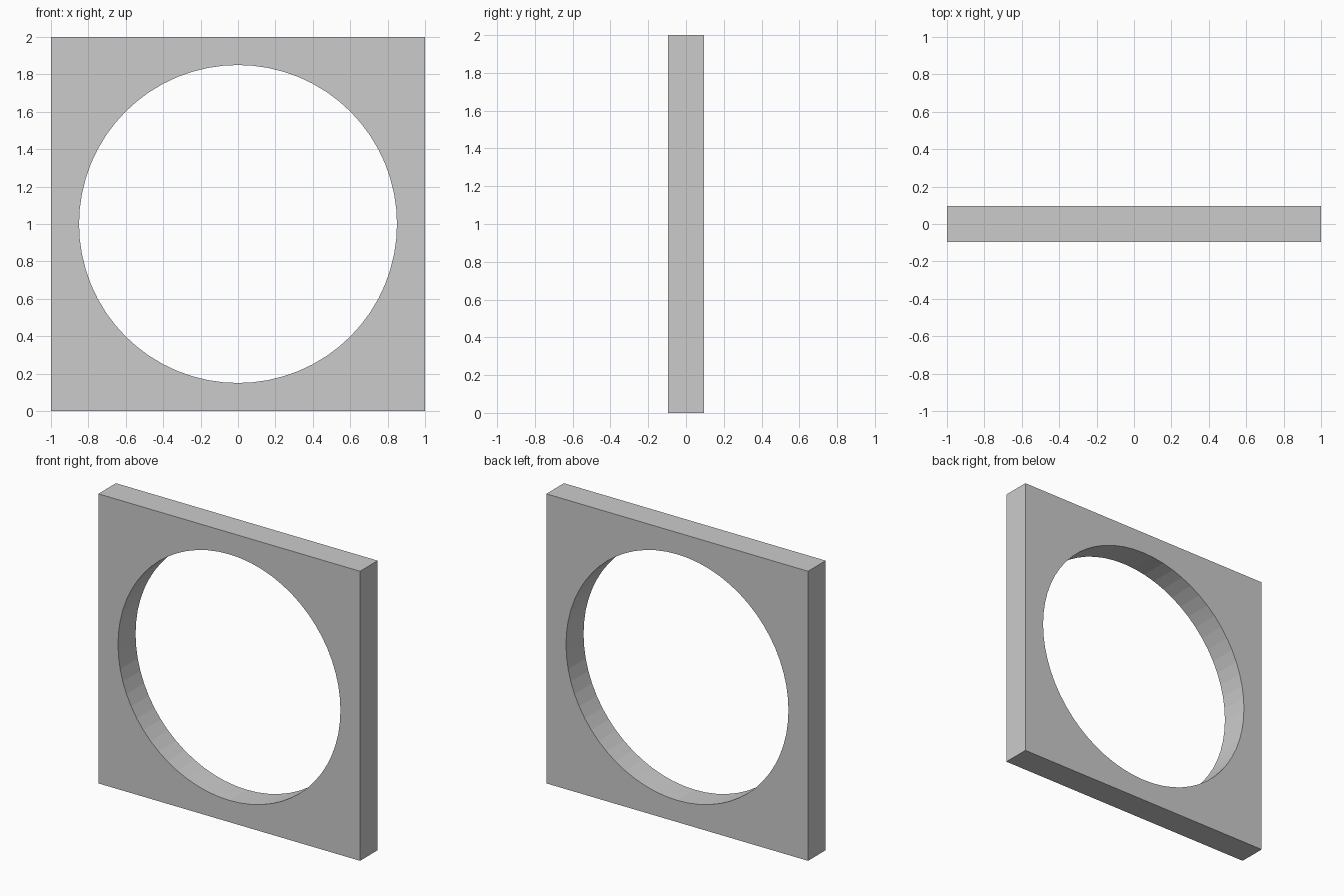
import bpy, bmesh
from math import cos, sin, tau

if "Cube" in bpy.data.objects:
    bpy.data.objects.remove(bpy.data.objects["Cube"])

HALF, RADIUS, DEPTH, SIDES = 1.0, 0.85, 0.192, 64

bm = bmesh.new()


def ring(y, square):
    """Loop of vertices around the hole, or pushed out to the square rim."""
    verts = []
    for i in range(SIDES):
        c, s = cos(tau * i / SIDES), sin(tau * i / SIDES)
        r = HALF / max(abs(c), abs(s)) if square else RADIUS
        verts.append(bm.verts.new((r * c, y, HALF + r * s)))
    return verts


# Cross-section loops: front rim, back rim, back hole, front hole
loops = [ring(-DEPTH / 2, True), ring(DEPTH / 2, True),
         ring(DEPTH / 2, False), ring(-DEPTH / 2, False)]
for k in range(4):
    a, b = loops[k], loops[(k + 1) % 4]
    for i in range(SIDES):
        j = (i + 1) % SIDES
        bm.faces.new((a[i], a[j], b[j], b[i]))
bmesh.ops.recalc_face_normals(bm, faces=bm.faces)

# Square frame with round opening
mesh = bpy.data.meshes.new("round_hole_frame")
bm.to_mesh(mesh)
bm.free()
frame = bpy.data.objects.new("round_hole_frame", mesh)
bpy.context.collection.objects.link(frame)
